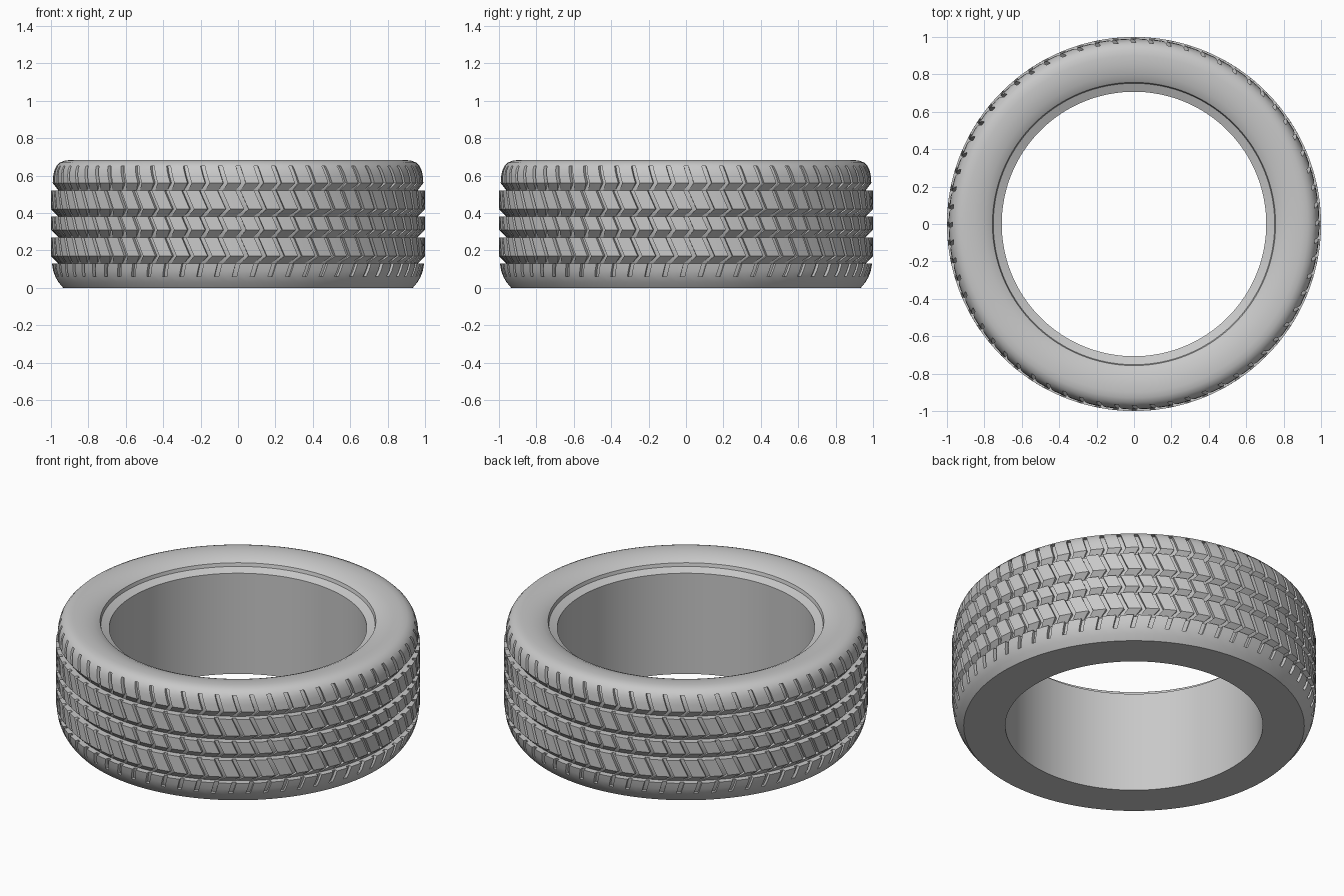
import bpy, bmesh
from math import pi, cos, sin

cube = bpy.data.objects.get("Cube")
if cube:
    bpy.data.objects.remove(cube)

SIPES = 64          # slanted slits around the tread
SLIT = 0.024        # slit width, radians
DEPTH = 0.02        # slit depth
GROOVE = 0.96       # radius at the bottom of the grooves

# Rows of the revolved section: radius, height, slit depth, slit lean angle
rows = []


def plain(points, lean=0.0):
    for r, z in points:
        rows.append((r, z, 0.0, lean))


def slit(points, lean):
    top, bottom = points[0][1], points[-1][1]
    for r, z in points:
        rows.append((r, z, DEPTH, lean * (top - z) / (top - bottom)))


# Bead, rim seat and upper sidewall
plain([(0.707, 0.61), (0.752, 0.63), (0.757, 0.65), (0.768, 0.657),
       (0.80, 0.671), (0.85, 0.681), (0.90, 0.683), (0.93, 0.679),
       (0.953, 0.669), (0.97, 0.652)])

# Upper shoulder
slit([(0.97, 0.652), (0.981, 0.63), (0.988, 0.60), (0.991, 0.56)], 0.03)

# Tread ribs, each below an undercut groove
for top, bottom in ((0.52, 0.42), (0.38, 0.31), (0.27, 0.17)):
    plain([(GROOVE, top)])
    slit([(1.0, top), (1.0, bottom)], 0.45 * (top - bottom))

# Lower shoulder and sidewall
plain([(GROOVE, 0.13)])
slit([(0.995, 0.13), (0.988, 0.09), (0.977, 0.06)], -0.02)
plain([(0.977, 0.06)], -0.02)
plain([(0.96, 0.03), (0.935, 0.0), (0.707, 0.0)])

# Columns of one repeat: angle, and whether the column lies in the slit
step = 2 * pi / SIPES
pattern = [(-SLIT / 2, 0), (-SLIT / 2, 1), (SLIT / 2, 1), (SLIT / 2, 0), (step / 2, 0)]

bm = bmesh.new()
columns = []
for i in range(SIPES):
    for offset, cut in pattern:
        column = []
        for r, z, depth, lean in rows:
            a = -pi / 2 + i * step + offset + lean
            radius = r - depth * cut
            column.append(bm.verts.new((radius * cos(a), radius * sin(a), z)))
        columns.append(column)

# Skin the columns; the last row joins the first to form the bore
n = len(rows)
for c, column in enumerate(columns):
    following = columns[(c + 1) % len(columns)]
    for k in range(n):
        m = (k + 1) % n
        bm.faces.new((column[k], column[m], following[m], following[k]))
bmesh.ops.remove_doubles(bm, verts=bm.verts, dist=0.0001)
bmesh.ops.recalc_face_normals(bm, faces=bm.faces)

mesh = bpy.data.meshes.new("tire")
bm.to_mesh(mesh)
bm.free()
tire = bpy.data.objects.new("tire", mesh)
bpy.context.collection.objects.link(tire)

# Rubber material
rubber = bpy.data.materials.new("grey rubber")
rubber.use_nodes = True
colour = (0.58, 0.58, 0.58, 1.0)
rubber.diffuse_color = colour
for node in rubber.node_tree.nodes:
    if node.type == 'BSDF_PRINCIPLED':
        node.inputs["Base Color"].default_value = colour
mesh.materials.append(rubber)

bpy.ops.object.select_all(action='DESELECT')
tire.select_set(True)
bpy.context.view_layer.objects.active = tire
bpy.ops.object.shade_smooth_by_angle(angle=0.56)
